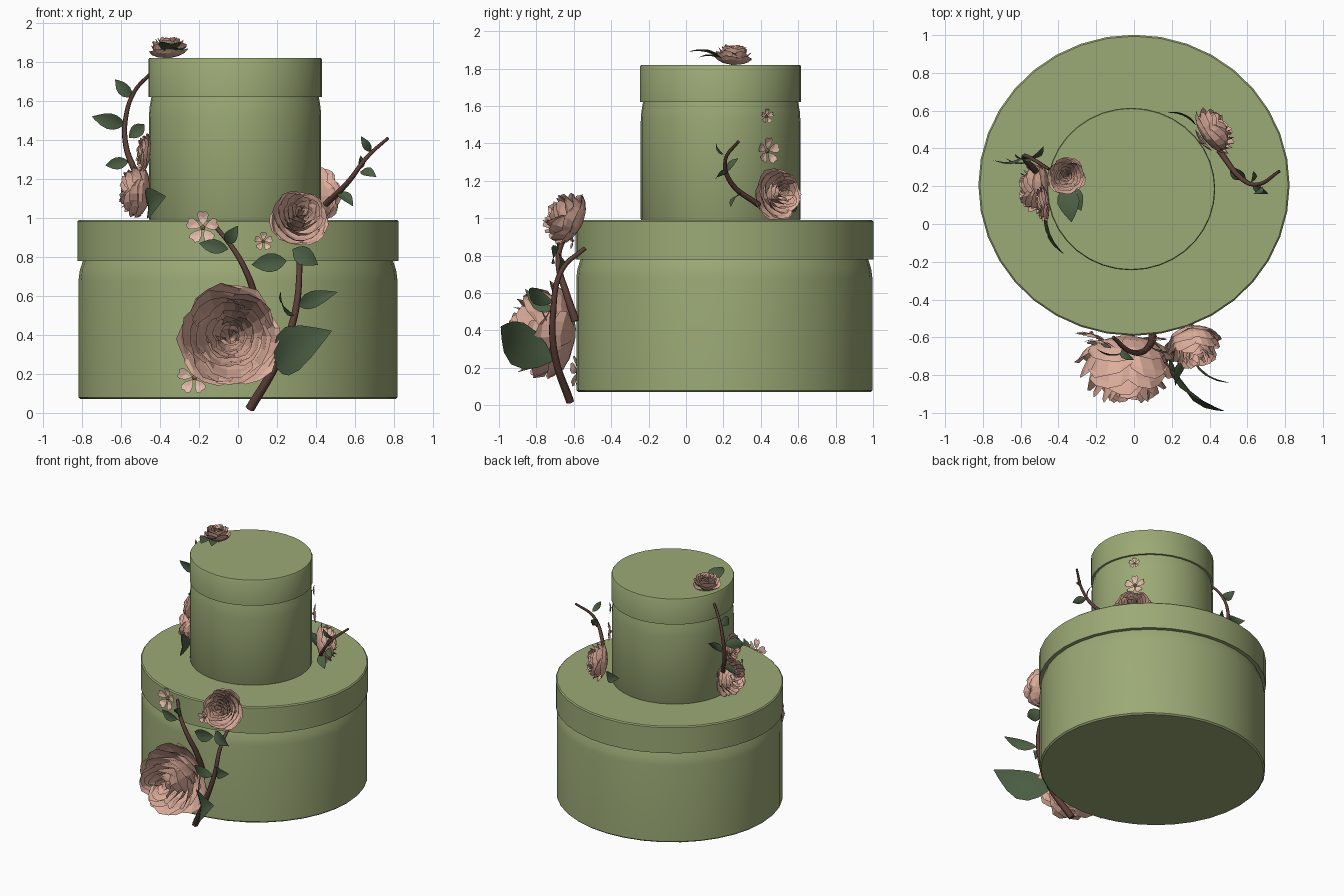
import bpy, bmesh, math, random
from mathutils import Vector

if "Cube" in bpy.data.objects:
    bpy.data.objects.remove(bpy.data.objects["Cube"])

random.seed(4)


def material(name, rgb):
    m = bpy.data.materials.new(name)
    m.diffuse_color = (*rgb, 1)
    m.use_nodes = True
    m.node_tree.nodes["Principled BSDF"].inputs["Base Color"].default_value = m.diffuse_color
    return m


GREEN = material("sage_card", (0.33, 0.40, 0.18))
PINK = material("dusty_pink", (0.72, 0.42, 0.33))
PALE = material("pale_pink", (0.78, 0.50, 0.40))
LEAF = material("leaf_green", (0.07, 0.11, 0.055))
BARK = material("bark_brown", (0.11, 0.05, 0.04))
POLLEN = material("pollen", (0.55, 0.30, 0.12))


def finish(bm, name, *mats):
    me = bpy.data.meshes.new(name)
    bm.to_mesh(me)
    bm.free()
    ob = bpy.data.objects.new(name, me)
    bpy.context.collection.objects.link(ob)
    for m in mats:
        me.materials.append(m)
    return ob


def grid(bm, rows):
    vs = [[bm.verts.new(p) for p in r] for r in rows]
    for a, b in zip(vs, vs[1:]):
        for i in range(len(a) - 1):
            bm.faces.new((a[i], a[i + 1], b[i + 1], b[i]))


def box(name, cx, cy, rx, ry, profile, n=36):
    """Round box with lid: a turned profile of (radius factor, z)."""
    bm = bmesh.new()
    rings = [[bm.verts.new((cx + rx * k * math.cos(math.tau * i / n),
                            cy + ry * k * math.sin(math.tau * i / n), z))
              for i in range(n)] for k, z in profile]
    for a, b in zip(rings, rings[1:]):
        for i in range(n):
            j = (i + 1) % n
            bm.faces.new((a[i], a[j], b[j], b[i]))
    bm.faces.new(rings[0][::-1])
    bm.faces.new(rings[-1])
    ob = finish(bm, name, GREEN)
    bpy.ops.object.select_all(action='DESELECT')
    ob.select_set(True)
    bpy.context.view_layer.objects.active = ob
    bpy.ops.object.shade_smooth_by_angle(angle=math.radians(35))


def rose(name, base, normal, r, depth):
    """Rings of cupped, crumpled petals around the flower axis."""
    bm = bmesh.new()
    rings = [(6, 1.0, 0.42), (6, 0.92, 0.66), (5, 0.78, 0.84), (5, 0.62, 0.94),
             (5, 0.46, 1.0), (4, 0.31, 1.0), (3, 0.16, 0.96)]
    for k, (n, R, h) in enumerate(rings):
        for p in range(n):
            a0 = math.tau * (p + 0.5 * (k % 2) + random.uniform(-.12, .12)) / n + k * 0.4
            half = math.pi / n * 1.3
            tilt = random.uniform(-0.06, 0.06)
            rows = []
            for v in (0, 0.3, 0.6, 0.85, 1):
                row = []
                for i in range(5):
                    u = i / 2 - 1
                    rad = 0.1 * R + 0.88 * R * math.sin(v * math.pi / 2) ** 0.8
                    rad *= 1 + 0.05 * u * (1 if p % 2 else -1) - 0.10 * v * u * u
                    rad += random.uniform(-0.035, 0.035) * v
                    z = h * v ** 1.3 * (1 - 0.22 * u * u * v) + tilt * u * v
                    z += random.uniform(-0.03, 0.03) * v
                    if v == 1:
                        rad += 0.05
                        z -= 0.03
                    a = a0 + half * u * (0.6 + 0.4 * math.sin(math.pi * (0.15 + 0.65 * v)))
                    row.append((rad * r * math.cos(a), rad * r * math.sin(a), z * depth))
                rows.append(row)
            grid(bm, rows)
    ob = finish(bm, name, PINK)
    ob.location = base
    ob.rotation_mode = 'QUATERNION'
    ob.rotation_quaternion = Vector(normal).to_track_quat('Z', 'Y')


def blossom(name, pos, normal, r):
    """Small open flower with five notched petals and a round eye."""
    bm = bmesh.new()
    outline = [(0.12, 0), (0.45, -0.25), (0.8, -0.36), (1.0, -0.2), (0.93, 0),
               (1.0, 0.2), (0.8, 0.36), (0.45, 0.25)]
    for p in range(5):
        a = math.tau * p / 5 + 0.3
        c, s = math.cos(a), math.sin(a)
        pts = [bm.verts.new((r * (x * c - y * s), r * (x * s + y * c), r * 0.25 * x * x))
               for x, y in outline]
        mid = bm.verts.new((r * 0.6 * c, r * 0.6 * s, r * 0.02))
        for i in range(len(pts)):
            bm.faces.new((mid, pts[i], pts[(i + 1) % len(pts)]))
    n = len(bm.faces)
    bmesh.ops.create_icosphere(bm, subdivisions=1, radius=r * 0.17)
    for i, f in enumerate(bm.faces):
        f.material_index = int(i >= n)
    ob = finish(bm, name, PALE, POLLEN)
    ob.location = pos
    ob.rotation_mode = 'QUATERNION'
    ob.rotation_quaternion = Vector(normal).to_track_quat('Z', 'Y')


def leaf(name, base, tip, w, hint):
    """Pointed leaf folded along its midrib; hint is the way it faces."""
    base, tip = Vector(base), Vector(tip)
    d = tip - base
    side = d.cross(Vector(hint)).normalized()
    nrm = side.cross(d).normalized()
    bm = bmesh.new()
    rows = []
    for t in (0, 0.15, 0.3, 0.5, 0.7, 0.87, 1):
        half = w / 2 * (math.sin(math.pi * t ** 0.85) * 0.97 + 0.015)
        c = base + d * t + nrm * (0.12 * d.length * math.sin(math.pi * t))
        rows.append([c + side * (half * u) + nrm * (half * 0.22 * abs(u))
                     for u in (-1, -0.5, 0, 0.5, 1)])
    grid(bm, rows)
    ob = finish(bm, name, LEAF)
    ob.data.shade_smooth()


def stem(name, pts, r):
    cu = bpy.data.curves.new(name, 'CURVE')
    cu.dimensions = '3D'
    cu.bevel_depth = r
    cu.bevel_resolution = 1
    cu.resolution_u = 5
    cu.use_fill_caps = True
    sp = cu.splines.new('BEZIER')
    sp.bezier_points.add(len(pts) - 1)
    for i, (b, p) in enumerate(zip(sp.bezier_points, pts)):
        b.co = p
        b.handle_left_type = b.handle_right_type = 'AUTO'
        b.radius = 1 - 0.5 * i / (len(pts) - 1)
    cu.materials.append(BARK)
    ob = bpy.data.objects.new(name, cu)
    bpy.context.collection.objects.link(ob)
    bpy.ops.object.select_all(action='DESELECT')
    ob.select_set(True)
    bpy.context.view_layer.objects.active = ob
    bpy.ops.object.convert(target='MESH')


# Two stacked round boxes with slightly overhanging lids
def tier(z0, zl, z1):
    return [(0.98, z0), (0.993, z0 + 0.01), (0.993, zl - 0.10), (0.985, zl - 0.05), (0.965, zl),
            (1, zl), (1, z1 - 0.008), (0.99, z1)]


box("lower_box", 0, 0.205, 0.824, 0.797, tier(0.07, 0.78, 0.99))
box("upper_box", -0.015, 0.185, 0.445, 0.43, tier(0.985, 1.62, 1.82))

# Roses
rose("front_large_rose", (-0.04, -0.59, 0.385), (0, -1, 0.04), 0.265, 0.36)
rose("front_small_rose", (0.30, -0.56, 0.96), (0.15, -0.85, 0.42), 0.15, 0.20)
rose("left_rose", (-0.45, 0.19, 1.13), (-1, 0.05, 0.08), 0.14, 0.16)
rose("left_bud_rose", (-0.45, 0.11, 1.33), (-1, -0.1, 0.1), 0.10, 0.07)
rose("right_rose", (0.37, 0.45, 1.12), (0.8, 0.6, 0.12), 0.14, 0.15)
rose("top_rose", (-0.355, 0.25, 1.82), (-0.05, 0.05, 1), 0.10, 0.11)

# Blossoms
for i, (p, nrm, r) in enumerate([
        ((-0.18, -0.62, 0.95), (-0.2, -1, 0.1), 0.085),
        ((0.13, -0.605, 0.88), (0.1, -1, 0), 0.048),
        ((-0.225, -0.58, 0.18), (-0.25, -1, 0), 0.085),
        ((0.355, 0.435, 1.36), (0.8, 0.6, 0), 0.072),
        ((0.355, 0.43, 1.545), (0.8, 0.6, 0), 0.040)]):
    blossom(f"blossom_{i + 1}", p, nrm, r)

# Stems
stem("front_long_stem", [(0.06, -0.62, 0.02), (0.2, -0.70, 0.26), (0.29, -0.71, 0.5),
                         (0.315, -0.66, 0.73), (0.31, -0.54, 0.84)], 0.024)
stem("front_short_stem", [(0.10, -0.59, 0.45), (0.085, -0.64, 0.6), (0.035, -0.68, 0.74),
                          (-0.03, -0.67, 0.85), (-0.11, -0.60, 0.95)], 0.022)
stem("left_stem", [(-0.52, 0.28, 1.22), (-0.575, 0.34, 1.37), (-0.575, 0.36, 1.52),
                   (-0.53, 0.34, 1.65), (-0.45, 0.29, 1.74)], 0.017)
stem("right_stem", [(0.45, 0.39, 1.07), (0.57, 0.24, 1.19), (0.66, 0.21, 1.31),
                    (0.77, 0.28, 1.41)], 0.016)

# Leaves: base, tip, width, facing direction
F, L, R, U = (0, -1, 0), (-0.4, -1, 0), (0.6, -0.8, 0), (0, 0, 1)
for i, a in enumerate([
        ((0.19, -0.70, 0.24), (0.48, -0.99, 0.42), 0.25, (-1, -1, 0)),
        ((0.31, -0.71, 0.55), (0.51, -0.84, 0.62), 0.09, (-0.5, -1, 0)),
        ((0.25, -0.66, 0.78), (0.07, -0.64, 0.76), 0.10, F),
        ((0.28, -0.68, 0.84), (0.41, -0.70, 0.76), 0.10, F),
        ((-0.05, -0.68, 0.84), (-0.20, -0.66, 0.87), 0.075, F),
        ((-0.06, -0.66, 0.87), (0.00, -0.72, 0.96), 0.07, F),
        ((0.29, -0.72, 0.50), (0.22, -0.86, 0.62), 0.08, (-1, -0.4, 0)),
        ((-0.54, 0.35, 1.62), (-0.63, 0.37, 1.71), 0.07, L),
        ((-0.58, 0.36, 1.48), (-0.75, 0.34, 1.52), 0.085, L),
        ((-0.56, 0.35, 1.41), (-0.48, 0.41, 1.48), 0.07, F),
        ((-0.56, 0.33, 1.29), (-0.68, 0.35, 1.27), 0.065, F),
        ((-0.46, 0.08, 1.05), (-0.37, -0.16, 1.11), 0.16, (-1, -0.4, 0)),
        ((0.63, 0.22, 1.24), (0.71, 0.16, 1.21), 0.06, R),
        ((0.51, 0.30, 1.13), (0.59, 0.24, 1.06), 0.07, R),
        ((0.68, 0.20, 1.34), (0.63, 0.16, 1.42), 0.045, F),
        ((0.62, 0.22, 1.25), (0.63, 0.28, 1.32), 0.045, R),
        ((0.33, 0.52, 1.06), (0.17, 0.59, 1.10), 0.09, (0.4, 1, 0)),
        ((-0.36, 0.20, 1.84), (-0.33, 0.01, 1.89), 0.12, U),
        ((-0.33, 0.20, 1.84), (-0.28, 0.07, 1.86), 0.08, U)]):
    leaf(f"leaf_{i + 1}", *a)
